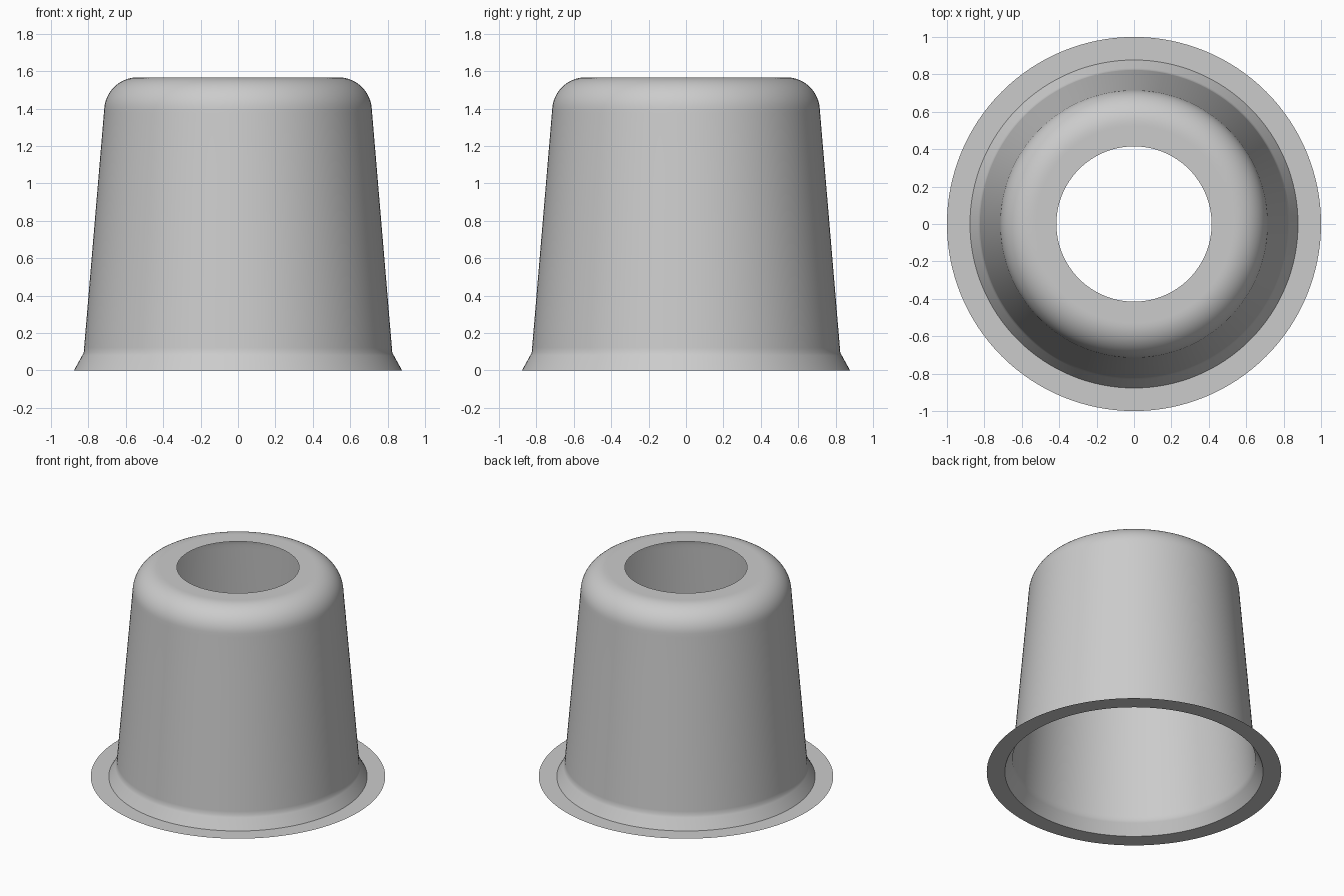
import bpy, bmesh
from math import sin, cos, tau, radians, atan2

cube = bpy.data.objects.get("Cube")
if cube:
    bpy.data.objects.remove(cube, do_unlink=True)

SEGMENTS = 128

grey = bpy.data.materials.new("plain grey")
grey.use_nodes = True
colour = (0.6, 0.6, 0.6, 1)
grey.diffuse_color = colour
grey.node_tree.nodes["Principled BSDF"].inputs["Base Color"].default_value = colour


def lathe(name, profile):
    """Turn an open (radius, height) profile into a thin sheet about z."""
    bm = bmesh.new()
    rings = [[bm.verts.new((r * cos(tau * j / SEGMENTS), r * sin(tau * j / SEGMENTS), z))
              for j in range(SEGMENTS)] for r, z in profile]
    for low, high in zip(rings, rings[1:]):
        for j in range(SEGMENTS):
            k = (j + 1) % SEGMENTS
            bm.faces.new((low[j], low[k], high[k], high[j]))
    mesh = bpy.data.meshes.new(name)
    bm.to_mesh(mesh)
    bm.free()
    mesh.materials.append(grey)
    obj = bpy.data.objects.new(name, mesh)
    bpy.context.collection.objects.link(obj)
    bpy.ops.object.select_all(action="DESELECT")
    obj.select_set(True)
    bpy.context.view_layer.objects.active = obj
    bpy.ops.object.shade_smooth_by_angle(angle=radians(30))
    return obj


# Main dimensions
HEIGHT, HOLE, RIM, FLANGE = 1.567, 0.415, 0.877, 1.0
FILLET = 0.18
knee, shoulder = (0.825, 0.095), (0.715, 1.40)
tilt = atan2(knee[0] - shoulder[0], shoulder[1] - knee[1])


def on_wall(t):
    return tuple(a + (b - a) * t for a, b in zip(knee, shoulder))


# Flat flange lying on the ground around the mouth
lathe("base_flange", [(FLANGE, 0), (RIM, 0)])

# Flared foot, tapered wall, rounded shoulder and flat top with a round hole
centre = shoulder[0] - FILLET * cos(tilt)
steps = 14
arc = []
for i in range(steps + 1):
    a = tilt + (radians(90) - tilt) * i / steps
    arc.append((centre + FILLET * cos(a), HEIGHT - FILLET + FILLET * sin(a)))
foot = [(RIM, 0), (0.833, 0.08), knee]
wall = [on_wall(t) for t in (0.02, 0.25, 0.5, 0.75, 0.98)]
top = [(centre - 0.01, HEIGHT), (HOLE, HEIGHT)]
lathe("cup_shell", foot + wall + arc + top)
